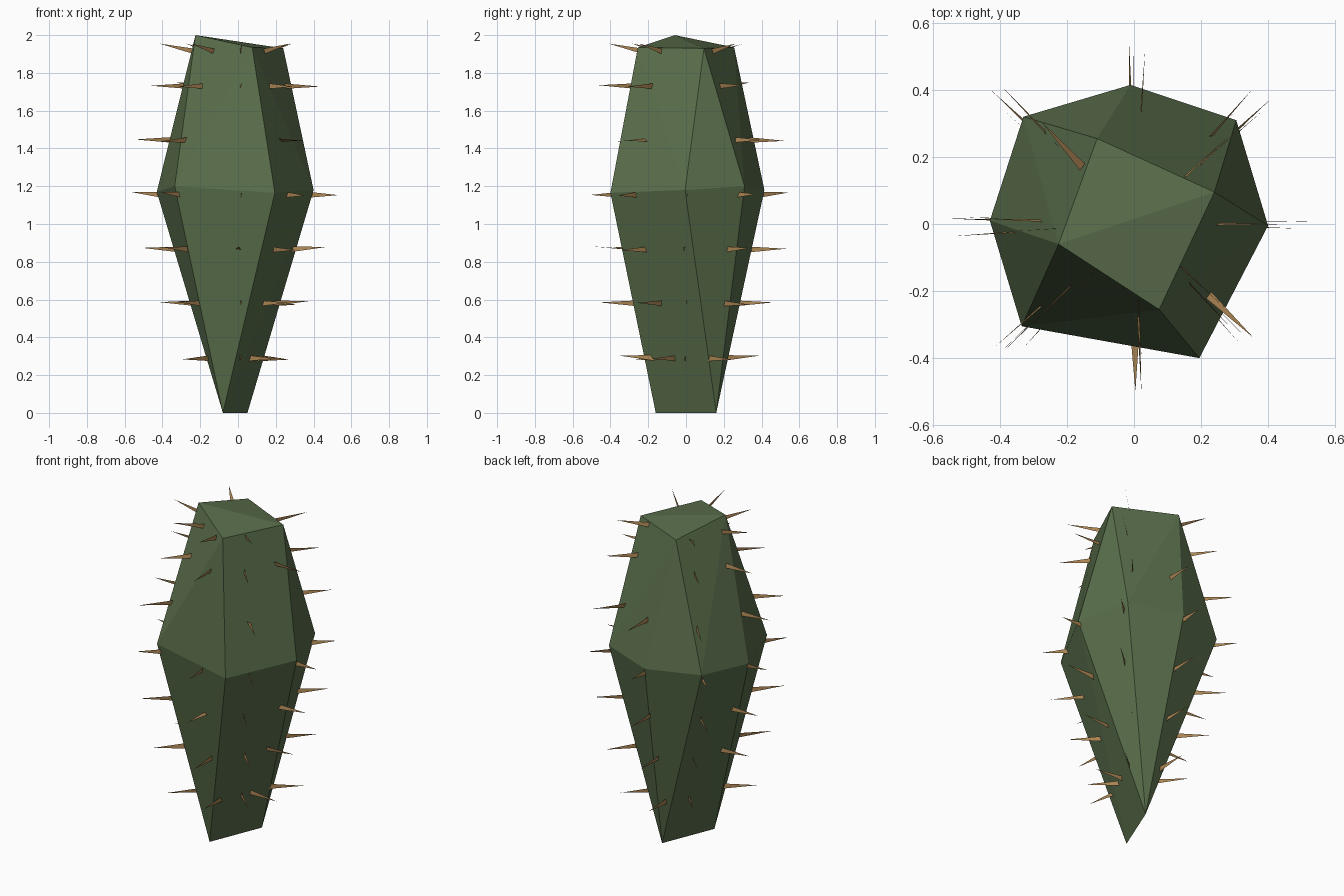
import bpy, bmesh, math, random
from mathutils import Vector, Matrix

if "Cube" in bpy.data.objects:
    bpy.data.objects.remove(bpy.data.objects["Cube"])

random.seed(4)


def material(name, color):
    m = bpy.data.materials.new(name)
    m.diffuse_color = (*color, 1)
    m.use_nodes = True
    m.node_tree.nodes["Principled BSDF"].inputs["Base Color"].default_value = m.diffuse_color
    return m


def finish(name, bm, mat):
    mesh = bpy.data.meshes.new(name)
    bm.to_mesh(mesh)
    bm.free()
    mesh.materials.append(mat)
    obj = bpy.data.objects.new(name, mesh)
    bpy.context.collection.objects.link(obj)
    return obj


green = material("cactus green", (0.10, 0.155, 0.07))
tan = material("spine tan", (0.40, 0.23, 0.085))

# Faceted body: tilted cap, seven-sided waist, wedge foot
cap = [(-0.225, -0.06, 2.0), (0.075, -0.255, 1.935),
       (0.24, 0.095, 1.93), (-0.11, 0.255, 1.935)]
waist = [(-0.335, -0.305, 1.2), (0.195, -0.40, 1.165), (0.40, -0.005, 1.18),
         (0.305, 0.31, 1.2), (-0.01, 0.415, 1.18), (-0.33, 0.32, 1.19),
         (-0.43, 0.01, 1.17)]
foot = [(-0.08, -0.16, 0), (0.05, 0.16, 0)]
bm = bmesh.new()
for p in cap + waist + foot:
    bm.verts.new(p)
bmesh.ops.convex_hull(bm, input=bm.verts)
bmesh.ops.recalc_face_normals(bm, faces=bm.faces)
body = finish("cactus_body", bm, green)
bpy.context.view_layer.update()

# Flat blade spines: seven rows, eight directions, a few left out
rows = [0.29, 0.58, 0.865, 1.155, 1.445, 1.73, 1.91]
skipped = {(0, 180), (4, 270), (4, 0), (5, 90), (6, 90), (6, 0)}
rolled = {(2, 270): 80, (4, 315): 60, (6, 135): 60}
bm = bmesh.new()
for r, z in enumerate(rows):
    for deg in range(0, 360, 45):
        if (r, deg) in skipped:
            continue
        a = math.radians(deg + random.uniform(-4, 4))
        out = Vector((math.cos(a), math.sin(a), 0))
        hit, where, _, _ = body.ray_cast(out * 2 + Vector((0, 0, z)), -out)
        if not hit:
            continue
        pitch = math.radians(14 if r == 6 else random.uniform(-3, 6))
        aim = out * math.cos(pitch) + Vector((0, 0, math.sin(pitch)))
        roll = rolled.get((r, deg), random.uniform(-15, 15))
        side = Matrix.Rotation(math.radians(roll), 3, aim) @ Vector((0, 0, 0.016))
        base = where - out * 0.02
        reach = 0.14 if r == 3 else 0.185
        tip = where + aim * reach
        bm.faces.new([bm.verts.new(p) for p in (base - side, tip, base + side)])
finish("spines", bm, tan)
